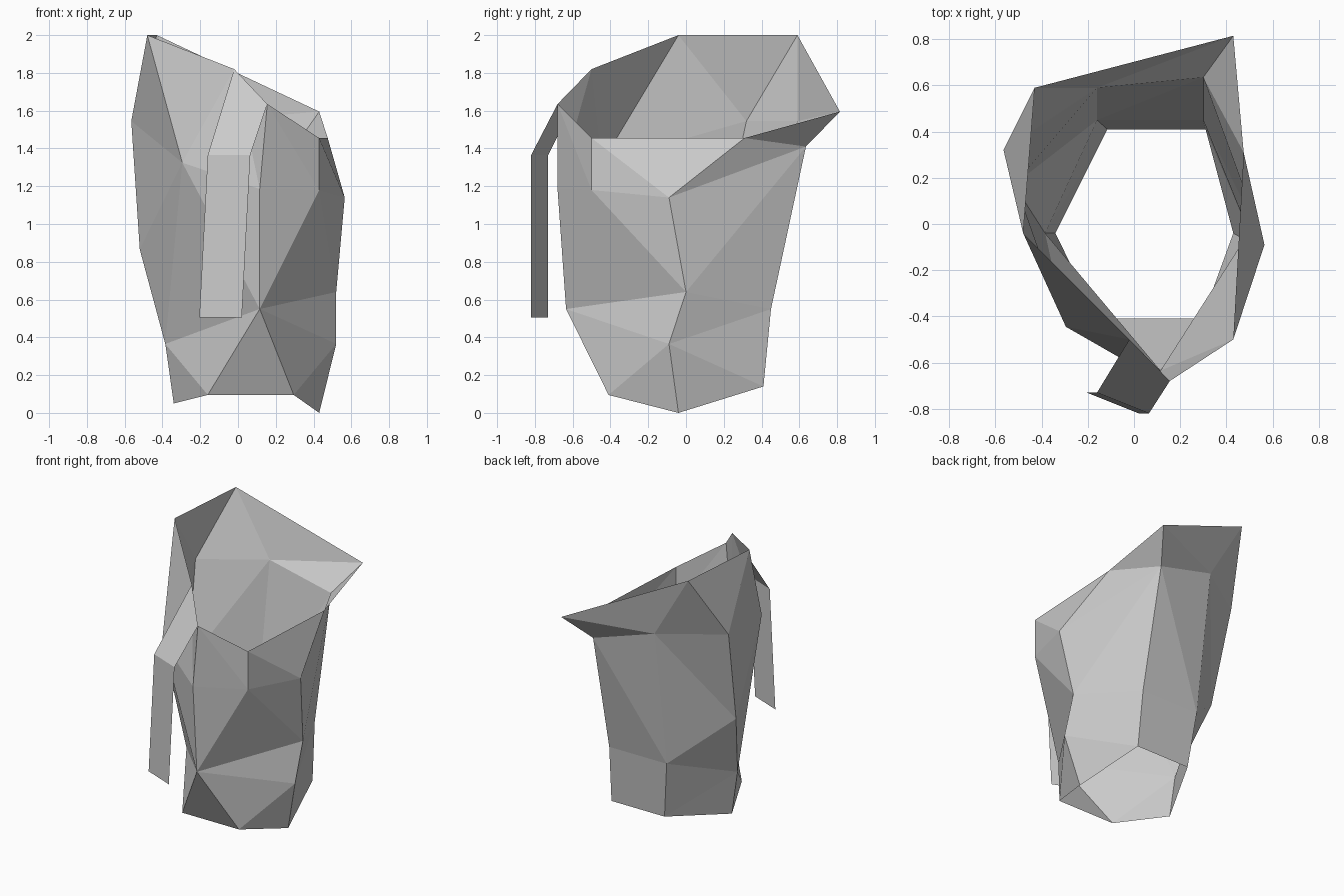
import bpy
import bmesh

if "Cube" in bpy.data.objects:
    bpy.data.objects.remove(bpy.data.objects["Cube"], do_unlink=True)

grey = bpy.data.materials.new("plain_grey")
colour = (0.6, 0.6, 0.6, 1.0)
grey.diffuse_color = colour
grey.use_nodes = True
shader = grey.node_tree.nodes["Principled BSDF"]
shader.inputs["Base Color"].default_value = colour


def bridge(bm, upper, lower, steps):
    """Fill the band between two closed rings with triangles.

    Each step letter moves on along the upper (u) or the lower (l) ring.
    Triangles that collapse at shared points are left out.
    """
    i = j = 0
    for step in steps:
        a, b = upper[i % len(upper)], lower[j % len(lower)]
        if step == "u":
            i += 1
            c = upper[i % len(upper)]
        else:
            j += 1
            c = lower[j % len(lower)]
        if len({a, b, c}) == len("abc"):
            corner = [vert_at(bm, p) for p in (a, b, c)]
            bm.faces.new(corner)


def vert_at(bm, point):
    """Reuse the vertex at a point, or make it."""
    for v in bm.verts:
        if (v.co - Vector(point)).length < 0.0001:
            return v
    return bm.verts.new(point)


def finish(bm, name):
    mesh = bpy.data.meshes.new(name)
    bm.to_mesh(mesh)
    bm.free()
    mesh.materials.append(grey)
    part = bpy.data.objects.new(name, mesh)
    bpy.context.collection.objects.link(part)
    return part


from mathutils import Vector

# Rings run anticlockwise from the front, seen from above
collar_left, collar_right = (-0.02, -0.50, 1.82), (0.155, -0.68, 1.635)
rim = [collar_left, collar_right, (0.43, -0.50, 1.455), (0.475, 0.31, 1.455),
       (0.43, 0.815, 1.595), (-0.43, 0.59, 2.0), (-0.48, -0.04, 2.0)]
chest = [(-0.295, -0.445, 1.325), (0.115, -0.68, 1.185), (0.43, -0.50, 1.18),
         (0.565, -0.09, 1.14), (0.30, 0.635, 1.41), (-0.16, 0.59, 1.545),
         (-0.565, 0.32, 1.545)]

# Waist points shared with the hip ring
hip_side, belly = (-0.385, -0.04, 0.365), (0.115, -0.635, 0.55)
back_a, back_b = (0.30, 0.45, 0.55), (-0.16, 0.45, 0.55)
waist = [hip_side, belly, (0.52, 0.0, 0.64), back_a, back_b,
         (-0.52, 0.17, 0.865)]
hip = [hip_side, belly, (0.52, -0.09, 0.365), back_a, back_b]
hem = [(-0.16, -0.41, 0.095), (0.295, -0.41, 0.095), (0.43, -0.04, 0.0),
       (0.31, 0.41, 0.14), (-0.115, 0.41, 0.14), (-0.34, -0.04, 0.05)]

# Faceted open body
bm = bmesh.new()
bridge(bm, rim, chest, "lu" * len(rim))
bridge(bm, chest, waist, "luuluulluluul")
bridge(bm, waist, hip, "ul" * len(hip) + "u")
bridge(bm, hip, hem, "ululluluull")
finish(bm, "open_body")

# Thin strap hanging from the collar
strap_path = [(collar_left, collar_right),
              ((-0.16, -0.73, 1.365), (0.065, -0.82, 1.365)),
              ((-0.205, -0.73, 0.505), (0.02, -0.82, 0.505))]
bm = bmesh.new()
rows = [[bm.verts.new(p) for p in row] for row in strap_path]
for top, low in zip(rows, rows[1:]):
    bm.faces.new((top[0], low[0], low[1], top[1]))
finish(bm, "hanging_strap")
